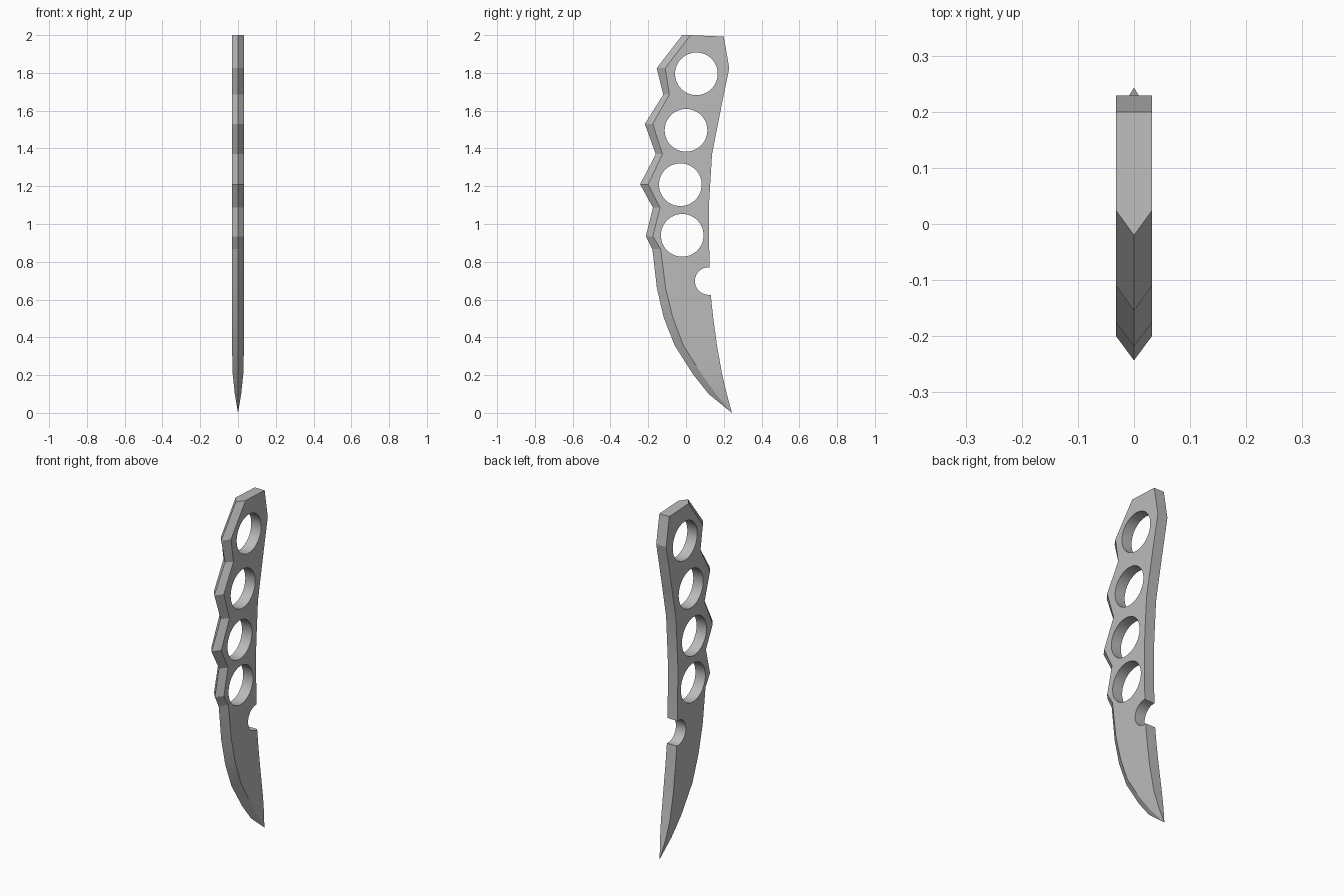
import bpy
import bmesh
from math import radians
from mathutils import Matrix, Vector

HALF_THICKNESS = 0.032
TAPER_START = 0.25

default_cube = bpy.data.objects.get("Cube")
if default_cube:
    bpy.data.objects.remove(default_cube, do_unlink=True)

steel = bpy.data.materials.new("grey steel")
steel.use_nodes = True
steel_colour = (0.5, 0.5, 0.5, 1.0)
steel.diffuse_color = steel_colour
steel.node_tree.nodes["Principled BSDF"].inputs["Base Color"].default_value = steel_colour

# Stations from butt to tip: height, sharp front edge, bevel line, spine
stations = [
    (2.0, -0.02, 0.024, 0.2),
    (1.825, -0.155, -0.11, 0.229),
    (1.685, -0.12, -0.088, 0.2),
    (1.53, -0.218, -0.176, 0.169),
    (1.37, -0.16, -0.125, 0.138),
    (1.21, -0.243, -0.2, 0.128),
    (1.087, -0.175, -0.138, 0.121),
    (0.935, -0.213, -0.176, 0.122),
    (0.867, -0.178, -0.134, 0.123),
    (0.66, -0.154, -0.108, 0.127),
    (0.505, -0.118, -0.07, 0.144),
    (0.357, -0.06, -0.014, 0.164),
    (0.205, 0.037, 0.083, 0.191),
    (0.1, 0.12, 0.158, 0.216),
    (0.0, 0.243, 0.243, 0.243),
]


def half_width(z):
    """Constant through the handle, narrowing to nothing at the tip."""
    return HALF_THICKNESS * min(1.0, z / TAPER_START) ** 0.7


def finish(bm, name):
    """Turn a bmesh into a named object in the scene."""
    bmesh.ops.recalc_face_normals(bm, faces=bm.faces[:])
    mesh = bpy.data.meshes.new(name)
    bm.to_mesh(mesh)
    bm.free()
    obj = bpy.data.objects.new(name, mesh)
    bpy.context.collection.objects.link(obj)
    mesh.materials.append(steel)
    return obj


# One-piece knife body: five-sided section lofted through the stations
bm = bmesh.new()
rings = []
for z, front, bevel, spine in stations:
    w = half_width(z)
    spine_z = z - 0.008 if z == stations[0][0] else z
    section = [(0, front, z), (w, bevel, z), (w, spine, spine_z),
               (-w, spine, spine_z), (-w, bevel, z)]
    rings.append([bm.verts.new(p) for p in section])
for upper, lower in zip(rings, rings[1:]):
    for i in range(len(upper)):
        j = (i + 1) % len(upper)
        bm.faces.new((upper[i], upper[j], lower[j], lower[i]))
bm.faces.new(rings[0])
bmesh.ops.remove_doubles(bm, verts=bm.verts[:], dist=0.0001)
knife = finish(bm, "knife_body")

# Finger holes and the round notch in the spine: y, z, radius
cuts = {
    "top_finger_hole": (0.055, 1.795, 0.113),
    "upper_finger_hole": (0.0, 1.496, 0.113),
    "lower_finger_hole": (-0.03, 1.208, 0.113),
    "bottom_finger_hole": (-0.02, 0.94, 0.113),
    "spine_notch": (0.12, 0.698, 0.073),
}
bpy.context.view_layer.objects.active = knife
for name, (y, z, radius) in cuts.items():
    bm = bmesh.new()
    place = Matrix.Translation(Vector((0, y, z))) @ Matrix.Rotation(radians(90), 4, "Y")
    bmesh.ops.create_cone(bm, cap_ends=True, segments=48, radius1=radius,
                          radius2=radius, depth=0.3, matrix=place)
    cutter = finish(bm, name + "_cutter")
    cutter.hide_render = True
    cut = knife.modifiers.new(name, "BOOLEAN")
    cut.operation = "DIFFERENCE"
    cut.solver = "EXACT"
    cut.object = cutter
    bpy.ops.object.modifier_apply(modifier=cut.name)
    bpy.data.objects.remove(cutter, do_unlink=True)

# Round hole walls, crisp facets everywhere else
for obj in bpy.context.selected_objects:
    obj.select_set(False)
knife.select_set(True)
bpy.ops.object.shade_smooth_by_angle(angle=radians(12))
